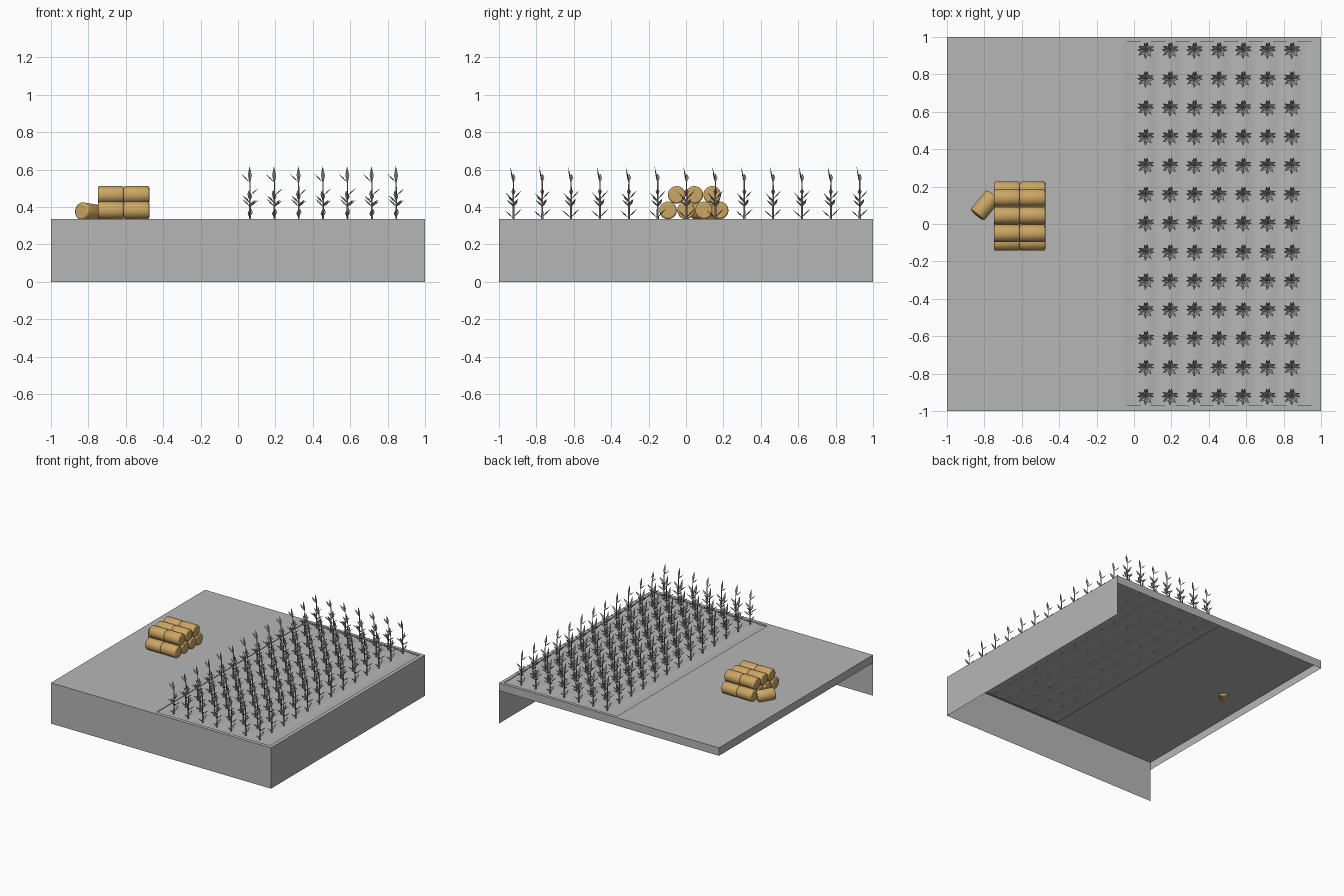
import bpy, bmesh, math
from mathutils import Vector, Matrix

if "Cube" in bpy.data.objects:
    bpy.data.objects.remove(bpy.data.objects["Cube"], do_unlink=True)


def material(name, rgb):
    m = bpy.data.materials.new(name)
    m.use_nodes = True
    m.diffuse_color = (*rgb, 1)
    bsdf = m.node_tree.nodes["Principled BSDF"]
    bsdf.inputs["Base Color"].default_value = (*rgb, 1)
    bsdf.inputs["Roughness"].default_value = 0.9
    return m


earth = material("grey_earth", (0.47, 0.47, 0.47))
leaf_grey = material("grey_leaf", (0.4, 0.4, 0.4))
straw = material("tan_straw", (0.60, 0.38, 0.13))


def finish(bm, name, mat, smooth=False):
    mesh = bpy.data.meshes.new(name)
    for f in bm.faces:
        f.smooth = smooth
    bm.to_mesh(mesh)
    bm.free()
    mesh.materials.append(mat)
    return mesh


def place(mesh, name, matrix=Matrix()):
    ob = bpy.data.objects.new(name, mesh)
    ob.matrix_world = matrix
    bpy.context.collection.objects.link(ob)
    return ob


def face(bm, *points):
    bm.faces.new([bm.verts.new(p) for p in points])


TOP = 0.335
FLOOR = 0.322
X0, X1, Y0, Y1 = -0.06, 0.97, -0.97, 0.975


def ring(x0, x1, y0, y1):
    return [(x0, y0), (x1, y0), (x1, y1), (x0, y1)]


# Ground sheet: a frame round the field, its sunken border and the outer skirts
outer, inner = ring(-1, 1, -1, 1), ring(X0, X1, Y0, Y1)
skirt_bottoms = [0, 0, 0.27, 0.27]      # front, left, back, right
bm = bmesh.new()
for i, low in enumerate(skirt_bottoms):
    j = (i + 1) % 4
    a, b, c, d = outer[i], outer[j], inner[j], inner[i]
    face(bm, (*a, TOP), (*b, TOP), (*c, TOP), (*d, TOP))
    face(bm, (*a, low), (*b, low), (*b, TOP), (*a, TOP))
    face(bm, (*d, TOP), (*c, TOP), (*c, FLOOR), (*d, FLOOR))
bmesh.ops.remove_doubles(bm, verts=bm.verts, dist=0.0001)
place(finish(bm, "ground", earth), "ground")

# Ploughed field: gentle ridges under each row
ROW_X, STEP_X, STEP_Y = 0.064, 0.1303, 0.1543
bm = bmesh.new()
COLS = 64
for k in range(COLS + 1):
    x = X0 + (X1 - X0) * k / COLS
    z = FLOOR + 0.004 * (1 + math.cos(2 * math.pi * (x - ROW_X) / STEP_X))
    pair = [bm.verts.new((x, y, z)) for y in (Y0, Y1)]
    if k:
        bm.faces.new((last[0], pair[0], pair[1], last[1]))
    last = pair
place(finish(bm, "ploughed_field", earth, True), "ploughed_field")


# Crop plant: thin stalk with folded diamond leaves
def add_leaf(bm, azimuth, z, pitch, length, width=0.011):
    az, p = math.radians(azimuth), math.radians(pitch)
    d = Vector((math.cos(az) * math.cos(p), math.sin(az) * math.cos(p), math.sin(p)))
    side = Vector((-math.sin(az), math.cos(az), 0))
    up = d.cross(side)
    base = Vector((0, 0, z))
    mid = base + d * length * 0.5
    pts = [base, mid + side * width + up * 0.003, mid - side * width + up * 0.003,
           mid - up * 0.003, base + d * length]
    b, l, r, m, t = [bm.verts.new(q) for q in pts]
    for tri in ((b, m, l), (b, r, m), (l, m, t), (m, r, t)):
        bm.faces.new(tri)


bm = bmesh.new()
bmesh.ops.create_cone(bm, segments=6, radius1=0.006, radius2=0.003, depth=0.21,
                      matrix=Matrix.Translation((0, 0, 0.43)))
leaves = [(80, 0.345, 45, 0.065), (265, 0.34, 42, 0.065), (150, 0.4, 42, 0.065),
          (25, 0.4, 38, 0.06), (310, 0.4, 40, 0.06), (215, 0.42, 40, 0.065),
          (100, 0.44, 48, 0.065), (270, 0.43, 48, 0.065), (0, 0.46, 42, 0.06),
          (178, 0.53, 45, 0.068), (262, 0.52, 80, 0.1)]
for spec in leaves:
    add_leaf(bm, *spec)
plant = finish(bm, "crop_plant", leaf_grey)
for i in range(7):
    for j in range(13):
        spot = Vector((ROW_X + i * STEP_X, 0.003 + (j - 6) * STEP_Y, 0))
        place(plant, "crop_plant", Matrix.Translation(spot))

# Straw bale: rounded cylinder lying along x
bm = bmesh.new()
bmesh.ops.create_cone(bm, cap_ends=True, segments=24, radius1=0.047, radius2=0.047,
                      depth=0.137, matrix=Matrix.Rotation(math.pi / 2, 4, "Y"))
rims = [e for e in bm.edges if any(len(f.verts) > 4 for f in e.link_faces)]
bmesh.ops.bevel(bm, geom=rims, offset=0.009, segments=2, profile=0.5, affect="EDGES")
bale = finish(bm, "straw_bale", straw, True)
for f in bale.polygons:
    f.use_smooth = len(f.vertices) <= 4

# Stack: four bales below, three above, two columns, and one loose bale
for x in (-0.68, -0.543):
    for y in (-0.096, 0, 0.096, 0.18):
        place(bale, "straw_bale", Matrix.Translation((x, y, 0.382)))
    for y in (-0.05, 0.045, 0.14):
        place(bale, "straw_bale", Matrix.Translation((x, y, 0.465)))
loose = (Matrix.Translation((-0.795, 0.1, 0.372))
         @ Matrix.Rotation(math.radians(50), 4, "Z")
         @ Matrix.Rotation(math.radians(6), 4, "Y"))
place(bale, "loose_straw_bale", loose)
